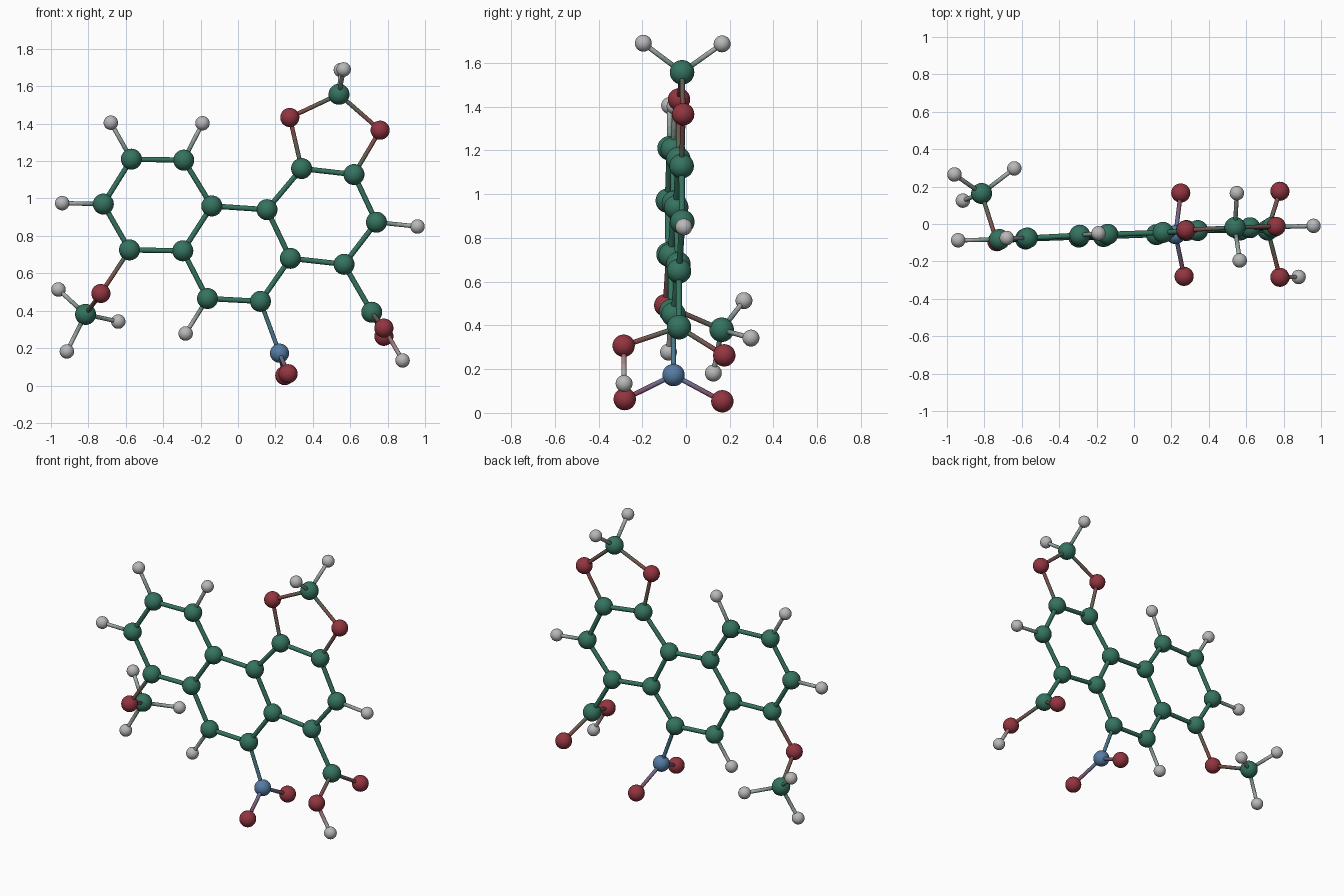
import bpy, bmesh
from mathutils import Vector

if "Cube" in bpy.data.objects:
    bpy.data.objects.remove(bpy.data.objects["Cube"])

# colour and ball radius of each element
ELEMENTS = {
    "carbon": ((0.035, 0.17, 0.115), 0.056),
    "oxygen": ((0.29, 0.035, 0.05), 0.051),
    "nitrogen": ((0.09, 0.2, 0.37), 0.051),
    "hydrogen": ((0.48, 0.48, 0.48), 0.0385),
}
BOND_LIMIT = 0.318   # atoms closer than this are joined by a rod
STEPS = 6            # colour bands along a rod
SIDES = 16

# atom centres, grouped by part
PARTS = [
    ("left_ring", "carbon", [(-.57, -.075, 1.21), (-.29, -.06, 1.205), (-.14, -.055, .96),
                             (-.295, -.07, .72), (-.58, -.08, .725), (-.72, -.083, .97)]),
    ("middle_ring", "carbon", [(.155, -.045, .94), (.28, -.035, .68),
                               (.12, -.057, .45), (-.163, -.067, .465)]),
    ("right_ring", "carbon", [(.34, -.035, 1.16), (.62, -.02, 1.128),
                              (.74, -.017, .873), (.567, -.032, .648)]),
    ("ring_rim", "hydrogen", [(-.68, -.075, 1.405), (-.19, -.05, 1.402), (-.94, -.087, .975),
                              (-.28, -.08, .278), (.96, -.01, .85)]),
    ("bridge", "carbon", [(.54, -.018, 1.557)]),
    ("bridge", "oxygen", [(.277, -.032, 1.433), (.76, -.013, 1.365)]),
    ("bridge", "hydrogen", [(.55, .165, 1.687), (.565, -.195, 1.69)]),
    ("methoxy", "carbon", [(-.815, .163, .38)]),
    ("methoxy", "oxygen", [(-.733, -.095, .492)]),
    ("methoxy", "hydrogen", [(-.96, .265, .513), (-.64, .297, .342), (-.915, .125, .182)]),
    ("acid", "carbon", [(.715, -.032, .392)]),
    ("acid", "oxygen", [(.78, .175, .263), (.78, -.285, .307)]),
    ("acid", "hydrogen", [(.88, -.283, .134)]),
    ("nitro", "nitrogen", [(.222, -.057, .173)]),
    ("nitro", "oxygen", [(.268, -.28, .063), (.25, .166, .053)]),
]

materials = {}


def material(name, colour):
    if name not in materials:
        m = bpy.data.materials.new(name)
        m.diffuse_color = (*colour, 1)
        m.use_nodes = True
        m.node_tree.nodes["Principled BSDF"].inputs["Base Color"].default_value = m.diffuse_color
        materials[name] = m
    return materials[name]


def make_object(name, bm, mats):
    for f in bm.faces:
        f.smooth = True
    mesh = bpy.data.meshes.new(name)
    bm.to_mesh(mesh)
    bm.free()
    for m in mats:
        mesh.materials.append(m)
    ob = bpy.data.objects.new(name, mesh)
    bpy.context.collection.objects.link(ob)
    return ob


def ball(name, kind, centre):
    colour, radius = ELEMENTS[kind]
    bm = bmesh.new()
    bmesh.ops.create_uvsphere(bm, u_segments=32, v_segments=20, radius=radius)
    make_object(name, bm, [material(kind, colour)]).location = centre


def rod(name, kind_a, a, kind_b, b):
    # tube whose bands blend from one ball's colour to the other's
    radius = 0.014 if kind_a == kind_b else 0.0115
    axis = b - a
    bm = bmesh.new()
    bmesh.ops.create_cone(bm, cap_ends=False, segments=SIDES,
                          radius1=radius, radius2=radius, depth=axis.length)
    mats = [material(kind_a, ELEMENTS[kind_a][0])]
    if kind_a != kind_b:
        uprights = [e for e in bm.edges if abs(e.verts[0].co.z - e.verts[1].co.z) > 0.01]
        bmesh.ops.subdivide_edges(bm, edges=uprights, cuts=STEPS - 1, use_grid_fill=True)
        ca, cb = Vector(ELEMENTS[kind_a][0]), Vector(ELEMENTS[kind_b][0])
        mats = [material(f"{kind_a}_{kind_b}_{i}", ca.lerp(cb, (i + .5) / STEPS))
                for i in range(STEPS)]
        for f in bm.faces:
            t = f.calc_center_median().z / axis.length + 0.5
            f.material_index = min(STEPS - 1, max(0, int(t * STEPS)))
    ob = make_object(name, bm, mats)
    ob.location = (a + b) / 2
    ob.rotation_euler = axis.to_track_quat('Z', 'Y').to_euler()


# balls
atoms = []
for part, kind, centres in PARTS:
    for i, c in enumerate(centres, 1):
        ball(f"{part}_{kind}_{i}", kind, c)
        atoms.append((kind, Vector(c)))

# rods between neighbouring balls
order = list(ELEMENTS)
count = 0
for i, first in enumerate(atoms):
    for second in atoms[i + 1:]:
        if (first[1] - second[1]).length < BOND_LIMIT:
            count += 1
            p, q = sorted((first, second), key=lambda s: order.index(s[0]))
            rod(f"bond_{count:02d}", p[0], p[1], q[0], q[1])
